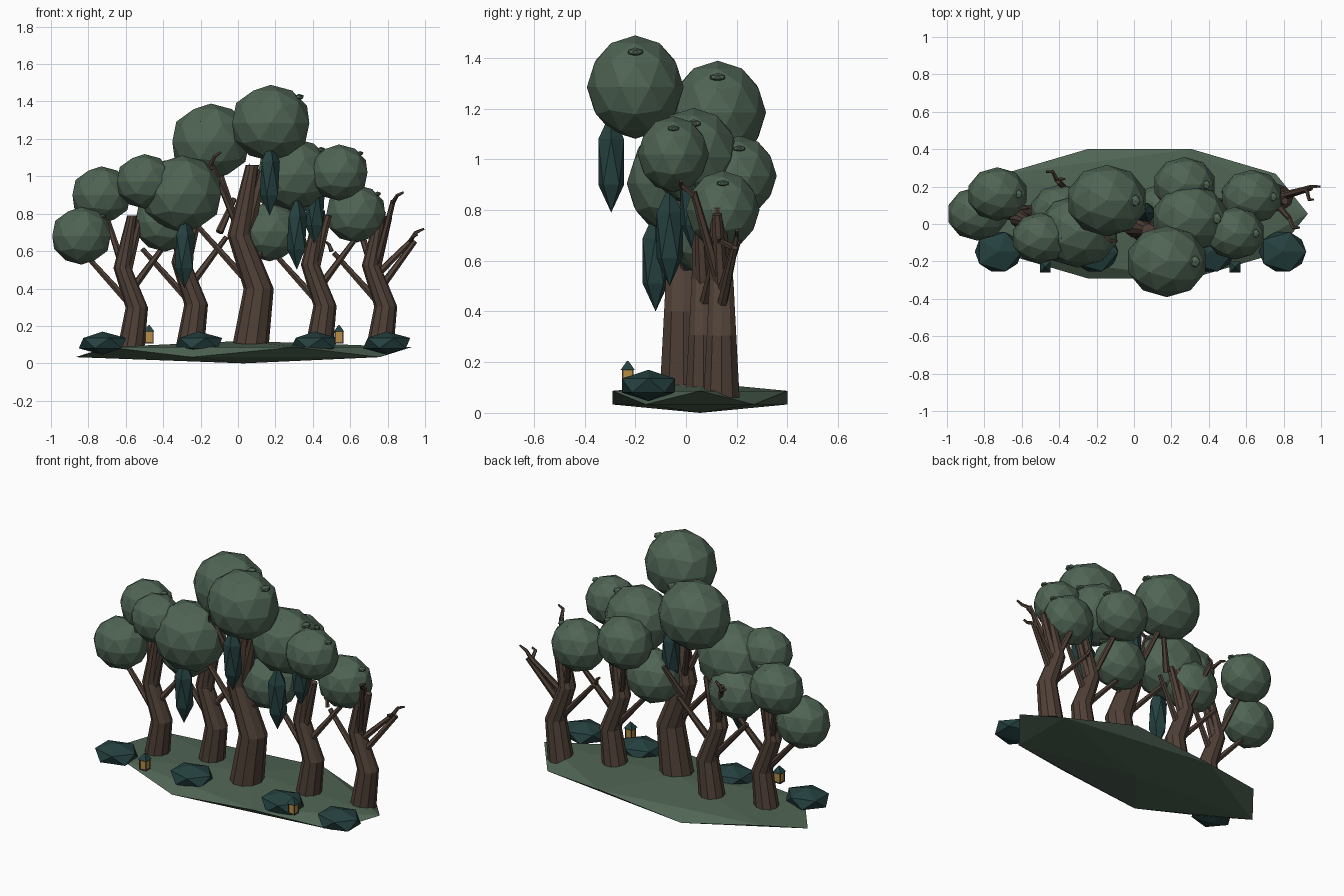
import bpy, bmesh, math
from mathutils import Vector, Matrix

cube = bpy.data.objects.get("Cube")
if cube:
    bpy.data.objects.remove(cube, do_unlink=True)


def material(name, *rgb):
    mat = bpy.data.materials.new(name)
    mat.use_nodes = True
    mat.diffuse_color = (*rgb, 1)
    shader = mat.node_tree.nodes["Principled BSDF"]
    shader.inputs["Base Color"].default_value = (*rgb, 1)
    return mat


leaf_green = material("leaf green", .078, .128, .088)
bark_brown = material("bark brown", .08, .052, .038)
dark_teal = material("dark teal", .018, .052, .05)
lantern_yellow = material("lantern yellow", .46, .27, .06)


def finish(bm, name, mat):
    bmesh.ops.recalc_face_normals(bm, faces=bm.faces)
    mesh = bpy.data.meshes.new(name)
    bm.to_mesh(mesh)
    bm.free()
    mesh.materials.append(mat)
    obj = bpy.data.objects.new(name, mesh)
    bpy.context.collection.objects.link(obj)


def placed(center, size):
    return Matrix.Translation(center) @ Matrix.Diagonal((*size, 1))


def ball(name, mat, center, size, detail=1):
    bm = bmesh.new()
    bmesh.ops.create_icosphere(bm, subdivisions=detail, radius=1, matrix=placed(center, size))
    finish(bm, name, mat)


def box(name, mat, center, size):
    bm = bmesh.new()
    bmesh.ops.create_cube(bm, size=1, matrix=placed(center, size))
    finish(bm, name, mat)


def limb(name, path, radii, sides, level=False):
    """Tapered tube through the path points; level keeps its rings horizontal."""
    bm = bmesh.new()
    points = [Vector(point) for point in path]
    last = len(points) - 1
    rings = []
    for i, (point, radius) in enumerate(zip(points, radii)):
        along = points[min(i + 1, last)] - points[max(i - 1, 0)]
        turn = Matrix.Identity(3) if level else along.to_track_quat("Z", "Y").to_matrix()
        ring = []
        for k in range(sides):
            angle = math.tau * k / sides
            offset = turn @ Vector((math.cos(angle), math.sin(angle), 0))
            ring.append(bm.verts.new(point + offset * radius))
        rings.append(ring)
    for low, high in zip(rings, rings[1:]):
        for k in range(sides):
            bm.faces.new((low[k - 1], low[k], high[k], high[k - 1]))
    bm.faces.new(rings[0])
    bm.faces.new(rings[-1])
    finish(bm, name, bark_brown)


def branch(name, start, end):
    limb(name, [start, end], [.021, .014], 6)


def twig(name, start, reach, depth, rise):
    """Small bent twig that kinks halfway along."""
    start = Vector(start)
    middle = start + Vector((reach * .4, depth, rise * .7))
    end = start + Vector((reach, depth, rise))
    limb(name, [start, middle, end], [.013, .01, .006], 5)


def tree(name, x, y, size):
    """Bent trunk with a forked stem and three side branches, all scaled by size."""
    base = Vector((x, y, 0))

    def at(across, back, up):
        return base + Vector((across, back, up)) * size

    radius = .086 * size
    top = at(.01, -.02, .93)
    limb(name + " trunk", [at(0, 0, .07), at(.04, 0, .35), at(-.05, 0, .6), top],
         [radius, radius * .82, radius * .66, radius * .36], 10, level=True)
    limb(name + " stem", [at(-.03, 0, .55), at(.06, -.02, .9)],
         [radius * .42, radius * .26], 7)
    branch(name + " right branch", at(0, 0, .37), at(-.28, .03, .68))
    branch(name + " left branch", at(.02, 0, .48), at(.22, .06, .75))
    branch(name + " back branch", at(-.04, 0, .58), at(-.16, .13, .95))


# Ground: flattened ten-sided slab
ball("ground", leaf_green, (.03, .055, .06), (1.006, .406, .06))

# Row of trees
tree("far right tree", -.575, .03, .85)
tree("right tree", -.26, .11, .9)
tree("middle tree", .065, -.01, 1.14)
tree("left tree", .43, .07, .88)
tree("far left tree", .755, .14, .87)

# Long extra branches reaching past the crowns
branch("rear branch", (-.1, .18, .7), (-.02, .25, .88))
branch("upper branch", (.02, 0, .68), (-.14, -.05, 1.06))
branch("outer branch", (.74, .14, .47), (.93, .19, .66))
branch("front branch", (.74, .13, .52), (.83, .03, .87))

# Bare twigs at the branch ends
twig("outer twig", (.92, .19, .65), .075, .01, .07)
twig("outer side twig", (.92, .19, .65), .04, -.06, .04)
twig("front twig", (.83, .03, .86), .055, -.05, .055)
twig("inner twig", (.5, .16, .6), -.03, .01, .05)
twig("rear twig", (-.41, .23, .82), -.06, .05, .05)
twig("rear side twig", (-.41, .23, .82), .04, .01, .06)
twig("upper twig", (-.15, -.06, 1.05), .06, -.03, .08)

# Leaf crowns, each with a small leaf tuft
crowns = [
    (.175, -.2, 1.285, .217), (-.145, .125, 1.185, .217),
    (-.5, -.075, .973, .155), (-.73, .16, .9, .163),
    (-.837, .055, .682, .164), (-.3, -.04, .905, .22),
    (-.39, .065, .755, .168), (.3, .03, 1.01, .205),
    (.54, -.05, 1.02, .16), (.63, .145, .8, .165),
    (.27, .21, .935, .168), (.17, .07, .705, .17),
]
for x, y, z, radius in crowns:
    ball("leaf crown", leaf_green, (x, y, z), (radius, radius * .88, radius * .94), detail=2)
    ball("leaf tuft", leaf_green, (x + radius * .7, y, z + radius * .64),
         (radius * .13, radius * .16, radius * .08))

# Hanging foliage below the crowns
for center in [(.17, -.295, .99), (.315, -.065, .7), (-.285, -.12, .6),
               (.06, .06, .87), (.41, .03, .83)]:
    ball("hanging foliage", dark_teal, center, (.06, .06, .2))

# Low bushes along the front
for x in (-.725, -.21, .41, .795):
    ball("bush", dark_teal, (x, -.148, .108), (.141, .123, .062))

# Lanterns: glowing box, corner posts, base plate and pitched roof
for side, x in (("right", -.475), ("left", .54)):
    name = side + " lantern "
    y, z = -.23, .14
    box(name + "glow", lantern_yellow, (x, y, z), (.04, .04, .06))
    box(name + "base", bark_brown, (x, y, z - .03), (.046, .046, .007))
    for across in (-.02, .02):
        for back in (-.02, .02):
            box(name + "post", bark_brown, (x + across, y + back, z), (.006, .006, .06))
    bm = bmesh.new()
    bmesh.ops.create_cone(
        bm, cap_ends=True, segments=4, radius1=.04, radius2=.004, depth=.036,
        matrix=Matrix.Translation((x, y, z + .047)) @ Matrix.Rotation(math.pi / 4, 4, "Z"))
    finish(bm, name + "roof", dark_teal)
